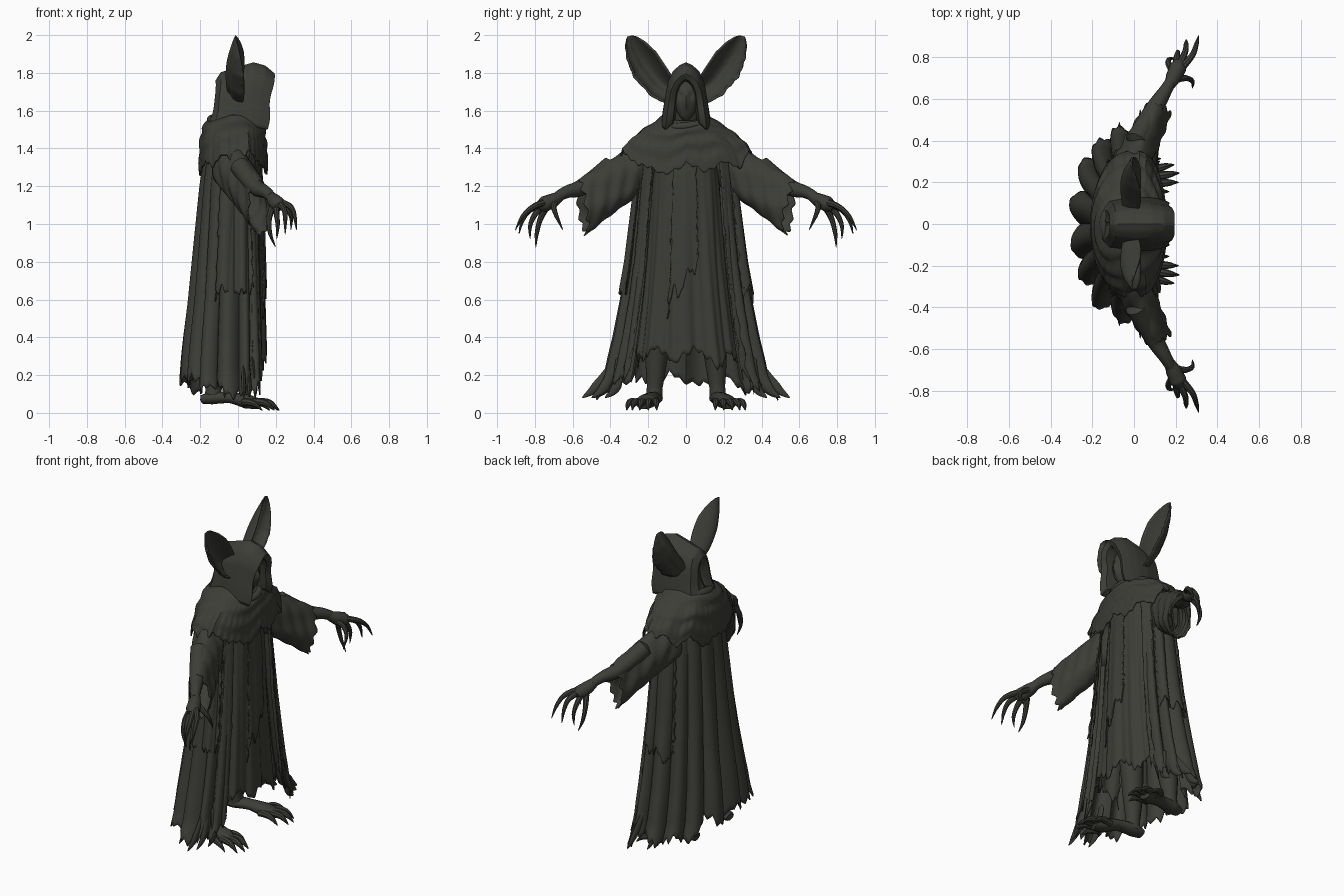
import bpy, bmesh, math, random
from mathutils import Vector

if "Cube" in bpy.data.objects:
    bpy.data.objects.remove(bpy.data.objects["Cube"])
random.seed(7)
pi, sin, cos = math.pi, math.sin, math.cos

mat = bpy.data.materials.new("dark olive grey")
mat.diffuse_color = (0.045, 0.047, 0.038, 1)
mat.use_nodes = True
mat.node_tree.nodes["Principled BSDF"].inputs["Base Color"].default_value = mat.diffuse_color


def sample(table, k):
    """Linear interpolation of table rows by their first (ascending) column."""
    if k <= table[0][0]:
        return table[0][1:]
    for a, b in zip(table, table[1:]):
        if k <= b[0]:
            f = (k - a[0]) / (b[0] - a[0])
            return [p + (q - p) * f for p, q in zip(a[1:], b[1:])]
    return table[-1][1:]


def rag(n, seed):
    """Zigzag function on 0..1 with random tooth heights, for torn edges."""
    r = random.Random(seed)
    ks = [r.uniform(0.5, 1) if i % 2 else r.uniform(0, 0.45) for i in range(n + 2)]

    def f(u):
        p = min(max(u, 0), 1) * n
        i = int(p)
        return ks[i] + (ks[i + 1] - ks[i]) * (p - i)
    return f


def sheet(name, fn, nu, nv, closed=False, thick=0.0):
    """Grid surface from fn(u, v)."""
    bm = bmesh.new()
    cols = nu if closed else nu + 1
    rows = [[bm.verts.new(fn(i / nu, j / nv)) for i in range(cols)] for j in range(nv + 1)]
    for j in range(nv):
        for i in range(nu):
            k = (i + 1) % cols
            bm.faces.new((rows[j][i], rows[j][k], rows[j + 1][k], rows[j + 1][i]))
    bmesh.ops.recalc_face_normals(bm, faces=bm.faces)
    me = bpy.data.meshes.new(name)
    bm.to_mesh(me)
    bm.free()
    me.materials.append(mat)
    ob = bpy.data.objects.new(name, me)
    bpy.context.collection.objects.link(ob)
    if thick:
        m = ob.modifiers.new("thickness", 'SOLIDIFY')
        m.thickness, m.offset = thick, 0
    return ob


def tube(name, pts, radii, sides=12, flat=1.0):
    """Tapered tube along a smoothed path; flat squashes it vertically."""
    P = [Vector(p) for p in pts]
    n = len(P) - 1

    def at(t):
        i = min(int(t * n), n - 1)
        f = t * n - i
        a, b = P[i], P[i + 1]
        m0 = (b - P[max(i - 1, 0)]) / 2
        m1 = (P[min(i + 2, n)] - a) / 2
        h = f * f * (3 - 2 * f)
        p = a + (b - a) * h + m0 * (f * (1 - f) ** 2) - m1 * (f * f * (1 - f))
        return p, radii[i] + (radii[i + 1] - radii[i]) * f

    def fn(u, v):
        p, r = at(v)
        d = (at(min(v + .02, 1))[0] - at(max(v - .02, 0))[0]).normalized()
        ref = Vector((1, 0, 0)) if abs(P[-1].z - P[0].z) > abs(P[-1].x - P[0].x) else Vector((0, 0, 1))
        s = d.cross(ref).normalized()
        w = s.cross(d)
        if v in (0.0, 1.0):
            r *= 0.05
        return p + s * cos(u * 2 * pi) * r + w * sin(u * 2 * pi) * r * flat
    return sheet(name, fn, sides, n * 6, True)


# body section by height: front x, back x, half width
BODY = [(.05, .15, -.285, .47), (.1, .15, -.28, .45), (.2, .145, -.275, .405), (.4, .14, -.26, .36),
        (.6, .135, -.24, .325), (.8, .13, -.225, .295), (1.0, .125, -.21, .275),
        (1.2, .12, -.195, .255), (1.4, .11, -.17, .23), (1.5, .07, -.13, .16)]


def drape(name, a0, a1, ztop, hem, scale, fold, nu, width=1.0, seed=1, coarse=.12, fine=.06):
    """Hanging torn cloth wrapped round the body between two angles (0 is the face side)."""
    big, small, edge = rag(max(5, nu // 14), seed), rag(nu // 3, seed + 50), rag(18, seed + 90)

    def fn(u, v):
        a = a0 + (a1 - a0) * u
        z = ztop + (hem(a) + coarse * big(u) + fine * small(u) - ztop) * v
        end = max(0, 1 - 12 * min(u, 1 - u))
        a += (.1 * edge(v)) * end * (1 if u < .5 else -1)
        xf, xb, hy = sample(BODY, z)
        o = fold(a, z) * min(1, max(.1, (1.5 - z) / 1.2))
        c, s = cos(a), sin(a)
        hx = xf if c > 0 else -xb
        x = math.copysign(abs(c) ** .85, c) * hx * scale + o * c
        y = math.copysign(abs(s) ** .9, s) * hy * scale * width + o * s
        return (x, y, z)
    return sheet(name, fn, nu, 44, thick=.007)


def pleats(a, z):
    b = abs(pi - a)
    return .032 * (2 * abs(cos((b - .19) / .4 * pi)) ** .7 - 1) + .003 * sin(11 * a + 3 * z)


def soft(a, z):
    return .009 * cos(a * 9 + .9 * sin(3 * z)) + .004 * sin(a * 23 + 2 * z)


# outer cloak, inner robe and overlaid torn panels
drape("cloak", .8, 2 * pi - .8, 1.46, lambda a: .03 + .07 * cos(a) ** 2, 1.0, pleats, 240, seed=3)
drape("inner_robe", -1.9, 1.9, 1.46, lambda a: .2, 1.0, soft, 130, .68, seed=5)
drape("front_panel", -.38, .3, 1.42, lambda a: .62 + .4 * a, 1.07, soft, 36, .7, seed=8)
for s, n in ((1, "left"), (-1, "right")):
    c = pi / 2 * s
    drape(n + "_side_panel", c - .45, c + .5, 1.4, lambda a: .55, 1.05, pleats, 50, seed=11 + s)
    c = .9 * s
    drape(n + "_front_edge", c - .2, c + .2, 1.42, lambda a: .12, 1.05, soft, 26, seed=21 + s)

# shoulder cape with cowl folds and torn hem
CAPE = [(0, .10, -.11, .115, 1.575), (.12, .13, -.16, .15, 1.55), (.3, .14, -.185, .21, 1.515),
        (.5, .146, -.198, .265, 1.475), (.75, .15, -.203, .318, 1.425), (1, .155, -.205, .35, 1.375)]
hem1, hem2 = rag(20, 31), rag(70, 32)


def cape(u, v):
    a = u * 2 * pi
    xf, xb, hy, z = sample(CAPE, v)
    c, s = cos(a), sin(a)
    o = .007 * sin(v * 19 + 3 * c + 1.5 * sin(3 * a)) * (1 - .75 * v)
    x = math.copysign(abs(c) ** .85, c) * ((xf if c > 0 else -xb) + o)
    z -= v * v * (.09 * hem1(u) + .03 * hem2(u) + .08 * c * c - .04)
    z -= .03 * max(c, 0) * (1 - v)
    return (x, s * (hy + o), z)


sheet("shoulder_cape", cape, 240, 30, True, .008)
tube("neck", [(-.02, 0, 1.35), (0, 0, 1.5), (.03, 0, 1.62)], [.1, .08, .07])
sheet("neck_roll", lambda u, v: (
    -.01 + (.135 + .02 * cos(v * 2 * pi)) * cos(u * 2 * pi),
    (.12 + .022 * cos(v * 2 * pi)) * sin(u * 2 * pi),
    1.535 - .018 * cos(u * 2 * pi) + .022 * sin(v * 2 * pi) + .006 * sin(u * 19)), 57, 12, True)

# hood: arches lofted from the back of the head, round the rim and inside
HOOD = [(0, -.095, .004, 1.71, 1.58), (1, -.115, .07, 1.76, 1.54), (2, -.09, .11, 1.80, 1.53),
        (3, 0, .13, 1.828, 1.52), (4, .08, .128, 1.852, 1.515), (5, .14, .12, 1.835, 1.51),
        (6, .188, .108, 1.795, 1.50), (7, .172, .074, 1.77, 1.53), (8, .10, .066, 1.76, 1.53),
        (9, .05, .06, 1.75, 1.53)]
ARCH = [(0, 0, 1), (.15, .26, .955), (.3, .52, .86), (.45, .72, .7), (.6, .82, .5), (.8, .92, .24), (1, 1, 0)]


def hood(u, v):
    x, w, zt, zb = sample(HOOD, v * 9)
    q = 2 * u - 1
    yf, zf = sample(ARCH, abs(q))
    x -= .035 * (1 - zf) * min(1, max(0, x / .15))
    x -= .035 * (1 - zf) ** 3 * (x < -.05)
    x += .006 * sin(zf * 9) * min(1, v * 2)
    return (x, math.copysign(yf * w, q), zb + (zt - zb) * zf)


sheet("hood", hood, 40, 45, thick=.008)


# shadowed face with a brow and nose
def face(u, v):
    a, b = u * 2 * pi, pi * v
    y, zz = sin(a) * sin(b), cos(b)
    nose = .016 * math.exp(-(y / .2) ** 2 - ((zz + .15) / .35) ** 2) * (cos(a) > 0)
    eye = .012 * math.exp(-((abs(y) - .4) / .2) ** 2 - ((zz - .2) / .15) ** 2) * (cos(a) > 0)
    return (.085 + .055 * cos(a) * sin(b) + nose - eye, .062 * y * (1 + .2 * zz), 1.655 + .11 * zz)


sheet("face", face, 40, 30, True)

# ear outline: inner y, z and outer y, z along its length
EAR = [(0, .06, 1.76, .085, 1.62), (.12, .085, 1.795, .13, 1.645), (.22, .10, 1.82, .19, 1.675),
       (.32, .12, 1.85, .225, 1.715), (.5, .16, 1.91, .28, 1.775), (.75, .215, 1.962, .318, 1.875),
       (.92, .26, 1.99, .322, 1.955), (1, .285, 1.997, .31, 1.992)]
FINGERS = [[(.225, .745, 1.115), (.28, .81, 1.09), (.30, .865, 1.04), (.31, .905, .965)],
           [(.215, .755, 1.11), (.245, .825, 1.075), (.25, .865, 1.02), (.25, .885, .945)],
           [(.20, .75, 1.10), (.205, .80, 1.05), (.21, .825, .99), (.205, .825, .92)],
           [(.185, .735, 1.095), (.165, .77, 1.03), (.17, .79, .95), (.2, .795, .875)],
           [(.19, .69, 1.12), (.245, .70, 1.09), (.28, .685, 1.04), (.28, .65, .965)]]
TOES = [(.17, .155), (.215, .20), (.22, .245), (.195, .285), (.13, .315)]

for s, n in ((1, "left_"), (-1, "right_")):
    nick = rag(16, 60 + s)

    def ear(u, v):
        w = 2 * u - 1
        yi, zi, yo, zo = sample(EAR, v)
        k = u - .07 * nick(v) * (u > .95) * (v < .95)
        depth = sin(pi * min(1, .25 + .75 * v))
        x = -.012 + (-.05 + .095 * w * w) * depth + .012 * depth * math.exp(-((w - .35) / .18) ** 2)
        return (x, s * (yi + (yo - yi) * k), zi + (zo - zi) * k)
    sheet(n + "ear", ear, 24, 30, thick=.008)

    # wide torn sleeve
    cuff = rag(22, 70 + s)

    def sleeve(u, v):
        a = u * 2 * pi
        t = v * (1 + .09 * (cuff(u) - .6) * v ** 4)
        top = Vector((-.05 + .165 * t, .2 + .375 * t, 1.46 - .23 * t))
        low = Vector((-.05 + .165 * t, .2 + .33 * t, 1.19 - .21 * t - .035 * t * t))
        wid = (.095 - .035 * t) + .004 * sin(t * 27 + 3 * cos(a)) + .004 * sin(5 * a + 6 * t)
        m = (top + low) / 2 + (top - low) / 2 * cos(a) * (1 + .02 * sin(t * 24 + 2 * a))
        m += Vector((.92, -.386, 0)) * wid * sin(a) * (1 - .15 * cos(a))
        m.y *= s
        return m
    sheet(n + "sleeve", sleeve, 72, 40, True, .007)

    def limb(name, pts, radii, sides=12, flat=1.0):
        tube(n + name, [(x, s * y, z) for x, y, z in pts], radii, sides, flat)

    # forearm, palm and clawed fingers
    limb("forearm", [(0, .38, 1.32), (.09, .54, 1.20), (.145, .63, 1.17), (.18, .69, 1.14)],
         [.055, .045, .033, .025])
    limb("palm", [(.165, .655, 1.155), (.19, .705, 1.125), (.21, .75, 1.105), (.22, .785, 1.09)],
         [.022, .038, .042, .02])
    for i, f in enumerate(FINGERS):
        limb("finger_%d" % (i + 1), f, [.02, .015, .011, .001], 8)

    # leg, foot and clawed toes
    limb("leg", [(-.06, .11, .85), (-.09, .13, .5), (-.12, .155, .3), (-.13, .165, .14), (-.13, .17, .06)],
         [.08, .07, .06, .042, .045])
    limb("foot", [(-.2, .165, .07), (-.14, .17, .078), (-.04, .185, .08), (.05, .21, .06), (.12, .23, .045)],
         [.03, .048, .042, .055, .035], 14, .7)
    for i, (x, y) in enumerate(TOES):
        b = .21 + (y - .225) * .65
        limb("toe_%d" % (i + 1), [(.03, b, .055), (x - .08, b + (y - b) * .5, .058),
                                  (x - .04, b + (y - b) * .8, .046), (x, y, .012)],
             [.022, .02, .015, .001], 8)
    # trailing tatters beside the feet
    for i, (x, y) in enumerate([(.03, .55), (.06, .50), (-.07, .49), (.09, .43)]):
        limb("tatter_%d" % (i + 1), [(x * .8, .35, .30), (x, y * .86, .14), (x, y, .08)],
             [.02, .028, .002], 8, .5)

# smooth shading with sharp creases kept
for ob in bpy.context.scene.objects:
    ob.select_set(True)
    bpy.context.view_layer.objects.active = ob
bpy.ops.object.shade_smooth_by_angle(angle=math.radians(40))
